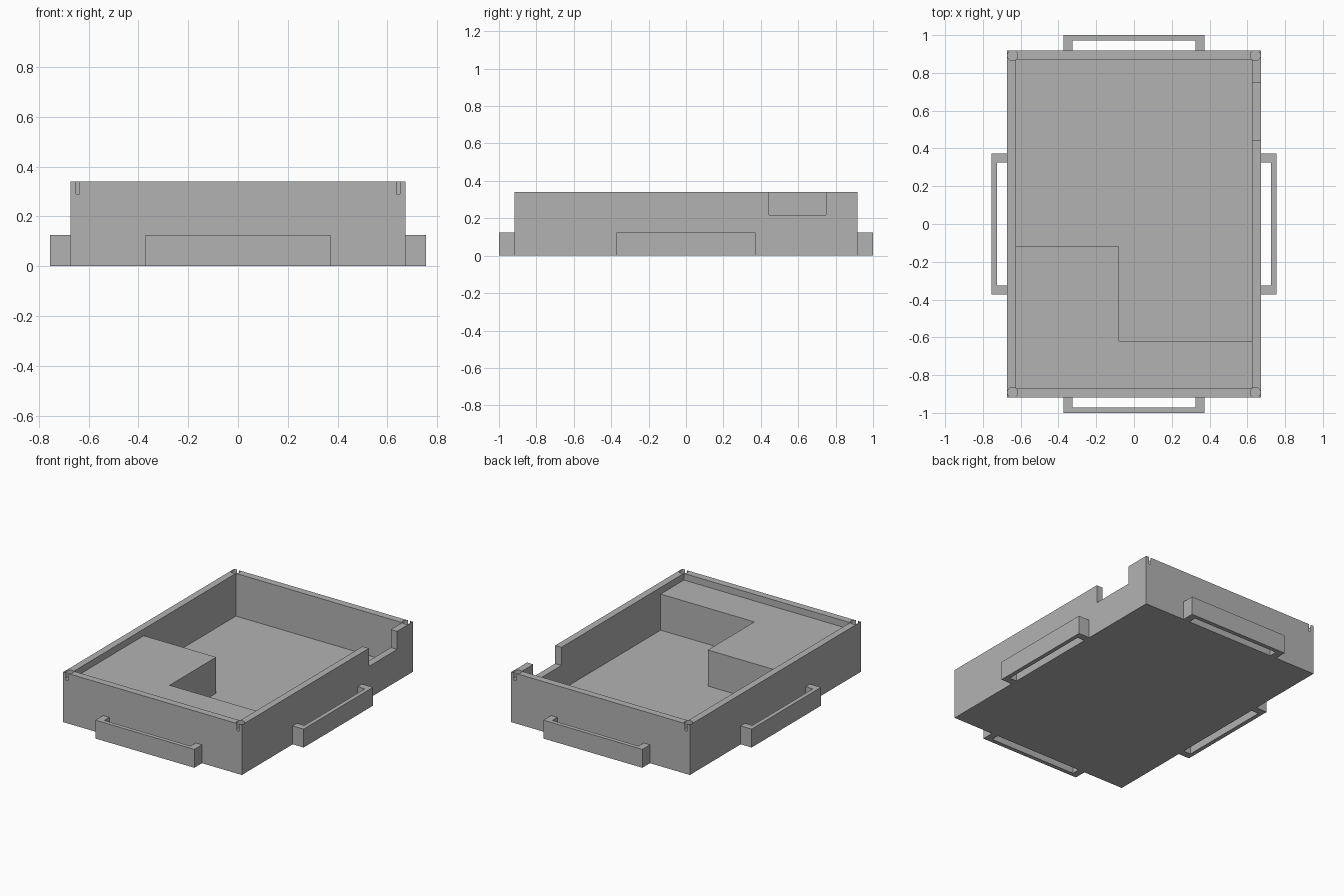
import bpy, bmesh
from math import cos, sin, pi

cube = bpy.data.objects.get("Cube")
if cube:
    bpy.data.objects.remove(cube, do_unlink=True)

W, L, H = 0.672, 0.918, 0.34        # outer half width, half length, height
IW, IL = 0.625, 0.87                # inner half width, half length
FLOOR, LEDGE = 0.05, 0.295

grey = bpy.data.materials.new("plain grey")
grey.use_nodes = True
colour = (0.45, 0.45, 0.45, 1)
grey.diffuse_color = colour
grey.node_tree.nodes["Principled BSDF"].inputs["Base Color"].default_value = colour


def prism(name, outline, z0, z1):
    """Extrude a flat outline from z0 up to z1."""
    bm = bmesh.new()
    face = bm.faces.new([bm.verts.new((x, y, z0)) for x, y in outline])
    top = bmesh.ops.extrude_face_region(bm, geom=[face])["geom"]
    verts = [v for v in top if isinstance(v, bmesh.types.BMVert)]
    bmesh.ops.translate(bm, vec=(0, 0, z1 - z0), verts=verts)
    bmesh.ops.recalc_face_normals(bm, faces=bm.faces)
    mesh = bpy.data.meshes.new(name)
    bm.to_mesh(mesh)
    bm.free()
    mesh.materials.append(grey)
    obj = bpy.data.objects.new(name, mesh)
    bpy.context.collection.objects.link(obj)
    return obj


def rect(x0, x1, y0, y1):
    return [(x0, y0), (x1, y0), (x1, y1), (x0, y1)]


def cut(target, cutter):
    """Subtract the cutter from the target and remove the cutter."""
    cutter.hide_render = True
    mod = target.modifiers.new("cut", 'BOOLEAN')
    mod.operation, mod.solver, mod.object = 'DIFFERENCE', 'EXACT', cutter
    bpy.context.view_layer.objects.active = target
    bpy.ops.object.modifier_apply(modifier=mod.name)
    bpy.data.objects.remove(cutter, do_unlink=True)


# Tray body with a deep pocket, leaving an L-shaped ledge at the front
tray = prism("tray_body", rect(-W, W, -L, L), 0, H)
pocket = [(-IW, -0.12), (-0.08, -0.12), (-0.08, -0.62),
          (IW, -0.62), (IW, IL), (-IW, IL)]
cut(tray, prism("pocket_cutter", pocket, FLOOR, 0.4))
cut(tray, prism("recess_cutter", rect(-IW, IW, -IL, IL), LEDGE, 0.4))

# Notch in the left wall
cut(tray, prism("notch_cutter", rect(0.6, 0.75, 0.445, 0.748), 0.217, 0.4))

# Round sockets in the corners of the rim
for sx in (-1, 1):
    for sy in (-1, 1):
        ring = [(sx * 0.643 + 0.027 * cos(i * pi / 16),
                 sy * 0.892 + 0.027 * sin(i * pi / 16)) for i in range(32)]
        cut(tray, prism("socket_cutter", ring, H - 0.05, 0.4))

# One handle on each side: two posts and a bar
half, post, reach, bar = 0.372, 0.047, 0.082, 0.028
handle = [(-half, 0), (-half, -reach), (half, -reach), (half, 0),
          (half - post, 0), (half - post, bar - reach),
          (post - half, bar - reach), (post - half, 0)]
sides = [("front_handle", 0, -L, 0), ("left_handle", W, 0, pi / 2),
         ("back_handle", 0, L, pi), ("right_handle", -W, 0, -pi / 2)]
for name, x, y, turn in sides:
    grip = prism(name, handle, 0, 0.125)
    grip.location = (x, y, 0)
    grip.rotation_euler.z = turn
